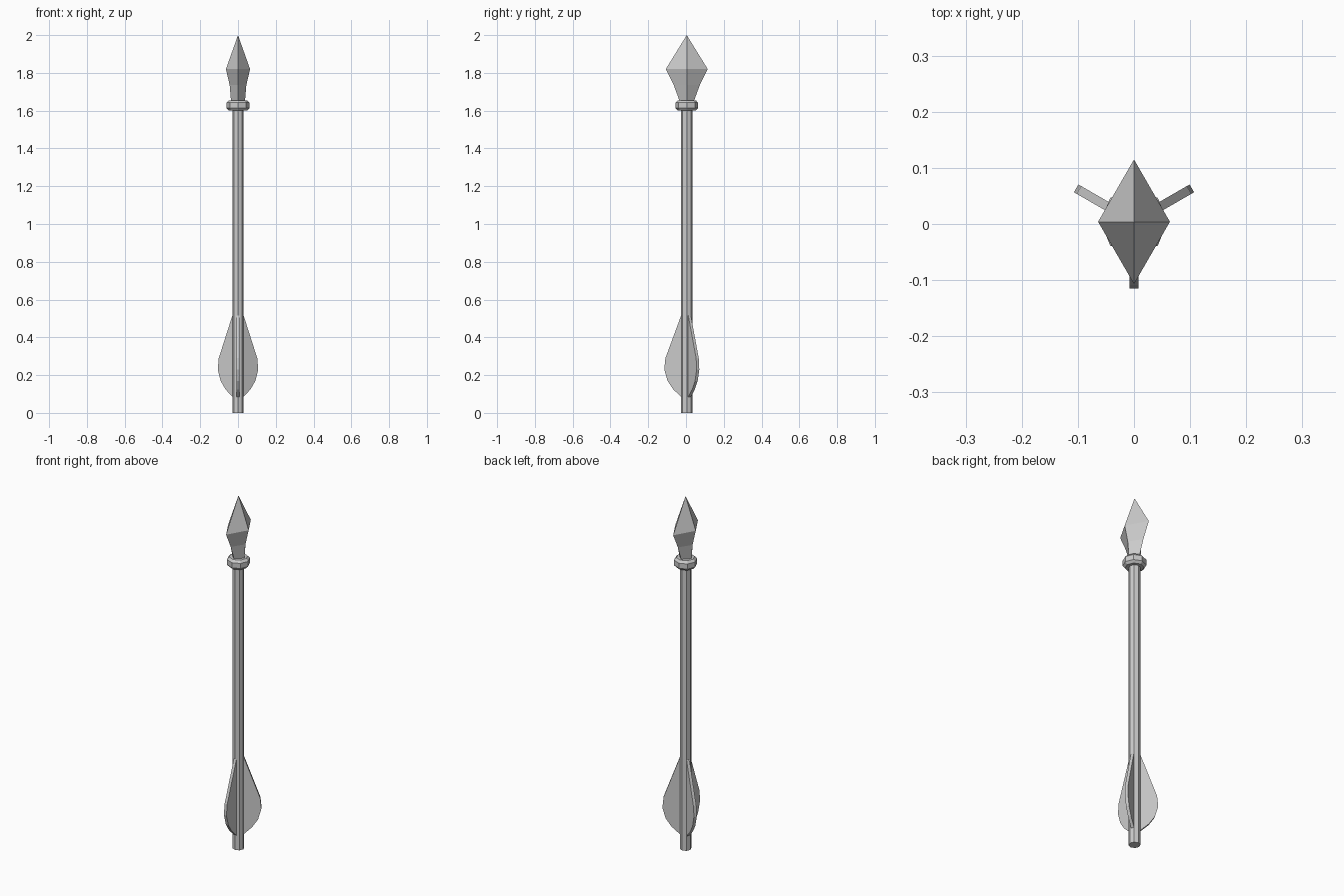
import bpy, bmesh, math
from mathutils import Matrix, Vector

if "Cube" in bpy.data.objects:
    bpy.data.objects.remove(bpy.data.objects["Cube"])

AXIS_Y = 0.004  # shaft axis sits slightly behind the bounding-box centre


def loft(name, sides, rings, smooth=False):
    """Stack rings (rx, ry, z); a zero radius makes a tip."""
    bm = bmesh.new()
    loops = []
    for rx, ry, z in rings:
        n = sides if rx > 0 else 1
        loops.append([bm.verts.new((rx * math.cos(2 * math.pi * i / sides),
                                    AXIS_Y + ry * math.sin(2 * math.pi * i / sides), z))
                      for i in range(n)])
    for a, b in zip(loops, loops[1:]):
        for i in range(sides):
            j = (i + 1) % sides
            if len(b) == 1:
                bm.faces.new((a[i], a[j], b[0]))
            else:
                bm.faces.new((a[i], a[j], b[j], b[i]))
    bm.faces.new(loops[0][::-1])
    if len(loops[-1]) > 1:
        bm.faces.new(loops[-1])
    return finish(name, bm)


def finish(name, bm):
    bmesh.ops.recalc_face_normals(bm, faces=bm.faces)
    mesh = bpy.data.meshes.new(name)
    bm.to_mesh(mesh)
    bm.free()
    ob = bpy.data.objects.new(name, mesh)
    bpy.context.collection.objects.link(ob)
    return ob


def fin(name, angle, thick=0.016):
    """Flat feather plate standing radially on the shaft."""
    profile = [(0.015, 0.08), (0.03, 0.085), (0.072, 0.125), (0.102, 0.17), (0.119, 0.23),
               (0.113, 0.29), (0.03, 0.515), (0.015, 0.515)]
    bm = bmesh.new()
    face = bm.faces.new([bm.verts.new((r, -thick / 2, z)) for r, z in profile])
    ext = bmesh.ops.extrude_face_region(bm, geom=[face])
    moved = [g for g in ext["geom"] if isinstance(g, bmesh.types.BMVert)]
    bmesh.ops.translate(bm, verts=moved, vec=Vector((0, thick, 0)))
    bm.transform(Matrix.Translation((0, AXIS_Y, 0)) @ Matrix.Rotation(math.radians(angle), 4, 'Z'))
    return finish(name, bm)


# Shaft
loft("shaft", 8, [(0.03, 0.03, 0), (0.03, 0.03, 1.62)])

# Bevelled collar under the head
loft("collar", 8, [(0.048, 0.048, 1.60), (0.06, 0.06, 1.613),
                   (0.06, 0.06, 1.642), (0.048, 0.048, 1.655)])

# Four-sided arrowhead, wider along y
loft("arrowhead", 4, [(0.036, 0.034, 1.64), (0.044, 0.069, 1.735),
                      (0.064, 0.111, 1.82), (0, 0, 2.0)])

# Three feathers
for i, a in enumerate((30, 150, 270)):
    fin(f"feather_{i + 1}", a)
